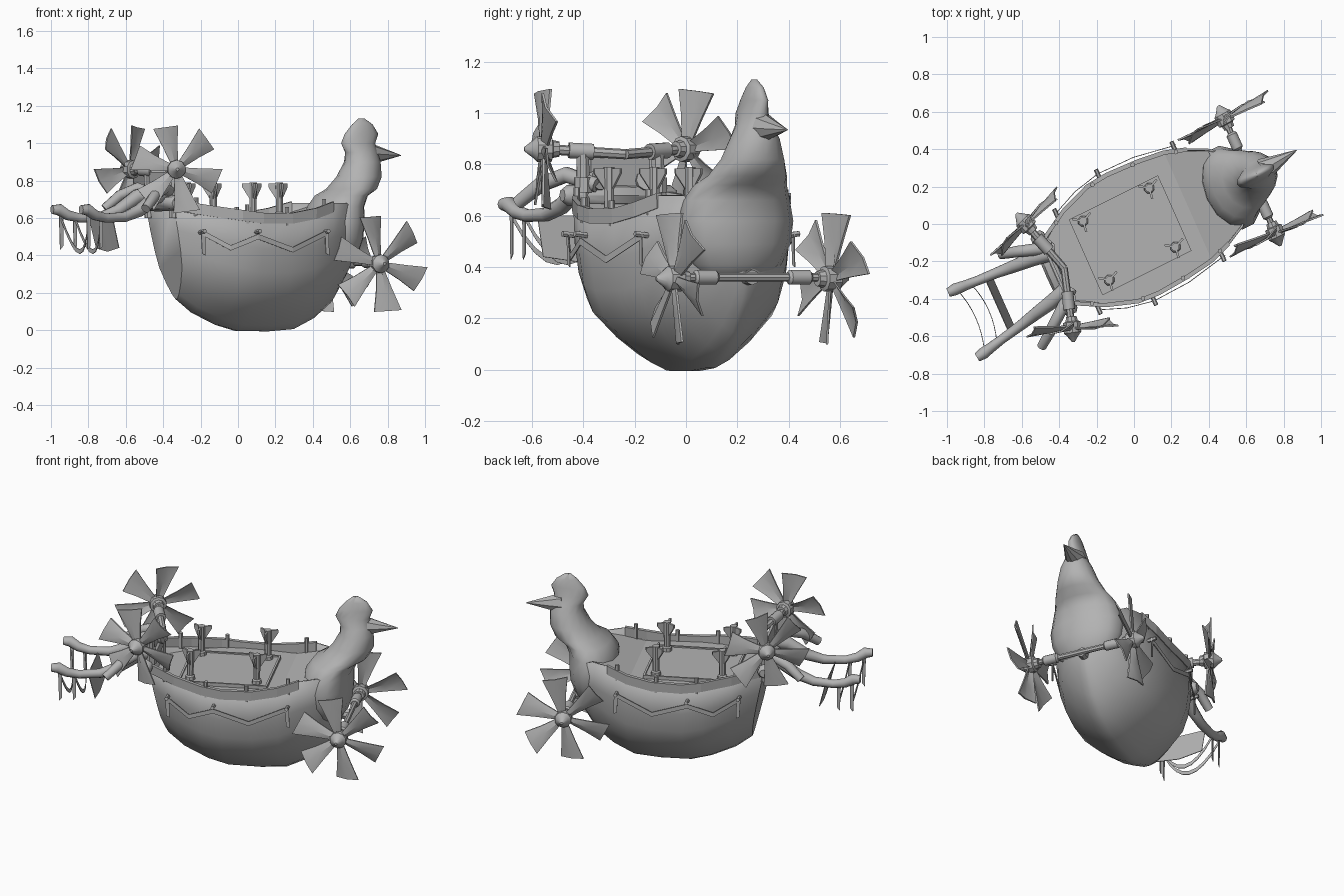
import bpy, bmesh, math
from mathutils import Matrix, Vector

if "Cube" in bpy.data.objects:
    bpy.data.objects.remove(bpy.data.objects["Cube"])

grey = bpy.data.materials.new("plain_grey")
grey.use_nodes = True
grey.diffuse_color = (0.45, 0.45, 0.45, 1)
grey.node_tree.nodes["Principled BSDF"].inputs["Base Color"].default_value = (0.45, 0.45, 0.45, 1)

# Parts are made with the bow along +x, then turned into place
A, B = math.radians(26.5), math.radians(24)
PLACE = Matrix(((math.cos(A), -math.sin(B), 0, 0.02),
                (math.sin(A), math.cos(B), 0, -0.04),
                (0, 0, 1, 0), (0, 0, 0, 1)))


def finish(name, bm, smooth=40, thick=0):
    bmesh.ops.recalc_face_normals(bm, faces=bm.faces)
    bm.transform(PLACE)
    me = bpy.data.meshes.new(name)
    bm.to_mesh(me)
    bm.free()
    me.materials.append(grey)
    ob = bpy.data.objects.new(name, me)
    bpy.context.collection.objects.link(ob)
    if thick:
        mod = ob.modifiers.new("thickness", "SOLIDIFY")
        mod.thickness = thick
        mod.offset = 0
    if smooth:
        bpy.ops.object.select_all(action="DESELECT")
        ob.select_set(True)
        bpy.context.view_layer.objects.active = ob
        bpy.ops.object.shade_smooth_by_angle(angle=math.radians(smooth))


def loft(bm, rings, closed=True, caps=True):
    rows = [[bm.verts.new(p) for p in ring] for ring in rings]
    n = len(rows[0])
    for a, b in zip(rows, rows[1:]):
        for i in range(n if closed else n - 1):
            j = (i + 1) % n
            bm.faces.new((a[i], a[j], b[j], b[i]))
    if caps:
        bm.faces.new(rows[0])
        bm.faces.new(rows[-1])


def tube(bm, pts, radii, sides=8):
    pts = [Vector(p) for p in pts]
    rings = []
    for i, p in enumerate(pts):
        d = pts[min(i + 1, len(pts) - 1)] - pts[max(i - 1, 0)]
        q = d.to_track_quat("Z", "Y")
        rings.append([p + q @ Vector((radii[i] * math.cos(t), radii[i] * math.sin(t), 0))
                      for t in (math.tau * k / sides for k in range(sides))])
    loft(bm, rings)


def rod(bm, a, b, r, sides=8):
    tube(bm, (a, b), (r, r), sides)


def box(bm, centre, size):
    bmesh.ops.create_cube(bm, size=1, matrix=Matrix.Translation(centre) @ Matrix.Diagonal((*size, 1)))


# Hull stations: along, half width, rail height, keel height, rake
STATIONS = [(-.49, .18, .69, .17, .2), (-.32, .275, .66, .1, .05), (-.15, .335, .635, .035, 0),
            (-.03, .345, .62, .002, 0), (.15, .335, .62, 0, 0), (.3, .315, .645, .012, 0),
            (.42, .275, .68, .07, 0), (.52, .225, .68, .15, 0), (.6, .16, .63, .28, 0),
            (.65, .08, .58, .41, 0)]
# Half cross-section: share of depth, share of width
SECTION = [(0, 1), (.3, .99), (.5, .94), (.68, .82), (.84, .52), (.95, .25), (1, .06)]


def station(u):
    for a, b in zip(STATIONS, STATIONS[1:]):
        if u <= b[0]:
            f = (u - a[0]) / (b[0] - a[0])
            return [x + (y - x) * f for x, y in zip(a, b)]


bm = bmesh.new()
rings = []
for u, w, top, low, rake in STATIONS:
    half = [(d * (top - low), w * f) for d, f in SECTION]
    rings.append([(u + rake * d, v, top - d) for d, v in half] +
                 [(u + rake * d, -v, top - d) for d, v in reversed(half)])
loft(bm, rings, closed=False)
finish("hull", bm, 35, .012)

# Deck rising to the bow, with a framed central platform
bm = bmesh.new()
loft(bm, [[(u + (.01 if u < -.4 else 0), s * w * .97, .59 + max(0, u - .3) * .35) for s in (1, -1)]
          for u, w, *_ in STATIONS[:8]], closed=False, caps=False)
box(bm, (-.045, 0, .597), (.53, .44, .014))
for s in (1, -1):
    box(bm, (-.045, s * .215, .605), (.53, .012, .014))
    box(bm, (-.045 + s * .26, 0, .605), (.012, .44, .014))
finish("deck", bm, 0)

# Side rails, stanchions, pegs and ribbon garlands
rails, posts, ribbons = bmesh.new(), bmesh.new(), bmesh.new()
for s in (1, -1):
    loft(rails, [[(u, s * (w + o), top + h) for o, h in ((-.012, -.05), (.01, -.05), (.012, .008), (-.012, .008))]
                 for u, w, top, *_ in STATIONS[:7]])
    for u in (-.38, -.12, .12, .36):
        _, w, top, *_ = station(u)
        rod(posts, (u, s * (w - .005), top - .06), (u, s * (w - .005), top + .04), .013, 6)
    for u in (-.36, -.07, .36):
        w = station(u)[1]
        rod(posts, (u, s * (w - .03), .52), (u, s * (w + .055), .53), .012, 6)
    path = [(-.36, .52), (-.22, .44), (-.07, .5), (.14, .43), (.36, .52)]
    loft(ribbons, [[(u, s * (station(u)[1] + .03), z + h) for h in (.014, -.014)]
                   for u, z in path], closed=False, caps=False)
    for u in (-.36, .36):
        v = s * (station(u)[1] + .03)
        ribbons.faces.new([ribbons.verts.new((u + a, v, z)) for a, z in ((-.012, .53), (.012, .53), (.015, .4), (-.005, .41))])
finish("side_rails", rails, 0)
finish("rail_posts", posts)
finish("ribbon_garlands", ribbons, 0, .004)

# Deck posts with three flared brackets
bm = bmesh.new()
for u in (-.245, .15):
    for v in (-.165, .18):
        tube(bm, [(u, v, z) for z in (.6, .625, .632, .79)], (.03, .028, .02, .022))
        for k in range(3):
            t = math.tau * k / 3 + .4
            c, s = math.cos(t), math.sin(t)
            loft(bm, [[(u + r * c - o * s, v + r * s + o * c, z) for r, z in ((.01, .69), (.06, .765), (.06, .785), (.01, .785))]
                      for o in (-.006, .006)])
finish("deck_posts", bm)

# Bird figurehead rings: height, along, radius along, radius across
BIRD = [(.34, .54, .07, .11), (.41, .55, .115, .185), (.49, .55, .14, .223), (.58, .55, .147, .235),
        (.66, .555, .142, .218), (.72, .59, .135, .188), (.755, .65, .135, .158), (.82, .695, .123, .125),
        (.9, .715, .1, .097), (.95, .71, .093, .07), (1.0, .69, .102, .05),
        (1.05, .71, .1, .037), (1.1, .715, .062, .025), (1.132, .71, .018, .008)]
bm = bmesh.new()
loft(bm, [[(u + a * math.cos(t), b * math.sin(t) - .012, z) for t in (math.tau * k / 14 for k in range(14))]
          for z, u, a, b in BIRD])
finish("bird_figurehead", bm, 60)
bm = bmesh.new()
tube(bm, ((.74, -.005, .945), (.82, 0, .94), (.955, .01, .935)), (.065, .042, .002), 8)
finish("beak", bm)


# Six-bladed propeller facing the given direction
def propeller(name, centre, axis, radius, turn):
    bm = bmesh.new()
    for k in range(6):
        spin = Matrix.Rotation(math.tau * k / 6 + turn, 3, "Z")
        rows = []
        for f, half in ((.1, .018), (.55, .042), (.97, .07)):
            row = []
            for side in (-1, 0, 1):
                reach = radius * (f + (.035 * side if f > .9 else 0))
                row.append(spin @ Vector((reach, side * half, side * half * .32 + (0 if side else .014))))
            rows.append(row + [p - Vector((0, 0, .009)) for p in reversed(row)])
        loft(bm, rows)
    tube(bm, [(0, 0, z) for z in (-.06, -.035, -.03, .025, .04, .075)], (.03, .035, .05, .05, .035, .008), 10)
    q = Vector(axis).to_track_quat("Z", "X")
    bm.transform(Matrix.Translation(centre) @ q.to_matrix().to_4x4())
    finish(name, bm, 30)


for s, side in ((1, "left"), (-1, "right")):
    propeller("front_propeller_" + side, (.67, s * .335, .355), (-.04, s, 0), .265, .2)
    propeller("rear_propeller_" + side, (-.53, s * .305, .86), (-.33, s * .94, 0), .24, .25)

# Axles with collars, and rear axle supports
bm = bmesh.new()
rod(bm, (.67, -.33, .36), (.67, .33, .36), .017)
rod(bm, (.56, 0, .36), (.67, 0, .36), .03)
for s in (1, -1):
    tube(bm, [(.67, s * v, .36) for v in (.15, .16, .24, .25)], (.02, .03, .03, .02), 10)
    rod(bm, (-.44, 0, .84), (-.53, s * .3, .86), .02)
    rod(bm, (-.475, s * .12, .85), (-.505, s * .21, .855), .032, 10)
    rod(bm, (-.48, s * .16, .6), (-.485, s * .16, .85), .026)
    rod(bm, (-.48, s * .16, .69), (-.48, s * .16, .75), .036)
finish("axles", bm)

# Stern beam and board
bm = bmesh.new()
tube(bm, [(-.5, v, .68) for v in (-.24, -.22, 0, .22, .24)], (.025, .04, .045, .04, .025))
finish("stern_beam", bm)
bm = bmesh.new()
box(bm, (-.49, 0, .76), (.015, .25, .17))
finish("stern_board", bm, 0)

# Curved tail arms, swept slightly to the right
bm = bmesh.new()
ARM = ((-.46, .1, .74), (-.57, .125, .715), (-.68, .14, .64), (-.78, .155, .605),
       (-.9, .17, .6), (-.97, .18, .615), (-1.02, .187, .645), (-1.06, .19, .645))
STUB = ((-.45, .12, .72), (-.55, .18, .76), (-.64, .23, .72), (-.72, .27, .65))
for s in (1, -1):
    tube(bm, [(u, s * v + .05 * (u + .46), z) for u, v, z in ARM],
         (.04, .04, .034, .028, .025, .028, .032, .024), 10)
    tube(bm, [(u, s * v + .2 * (u + .46), z) for u, v, z in STUB], (.03, .032, .03, .026), 10)
finish("tail_arms", bm)

# Hanging garlands and a banner between the tail arms
bm = bmesh.new()
for u, half in ((-1.01, .18), (-.93, .17)):
    mid = .05 * (u + .46)
    rows = []
    for k in range(9):
        f = k / 4 - 1
        z = .42 + .18 * f * f
        rows.append([(u + .03 * (1 - f * f), mid + half * f, z + h) for h in (-.012, .012)])
    loft(bm, rows, closed=False, caps=False)
    for s in (1, -1):
        bm.faces.new([bm.verts.new((u + a, mid + s * half, z)) for a, z in ((-.012, .61), (.012, .61), (.012, .45), (-.006, .43))])
loft(bm, [[(-.85, .155 * f - .02, .6), (-.81, .15 * f - .02, .42 + .02 * abs(f))]
          for f in (-1, -.5, 0, .5, 1)], closed=False, caps=False)
finish("hanging_garlands", bm, 0, .004)
